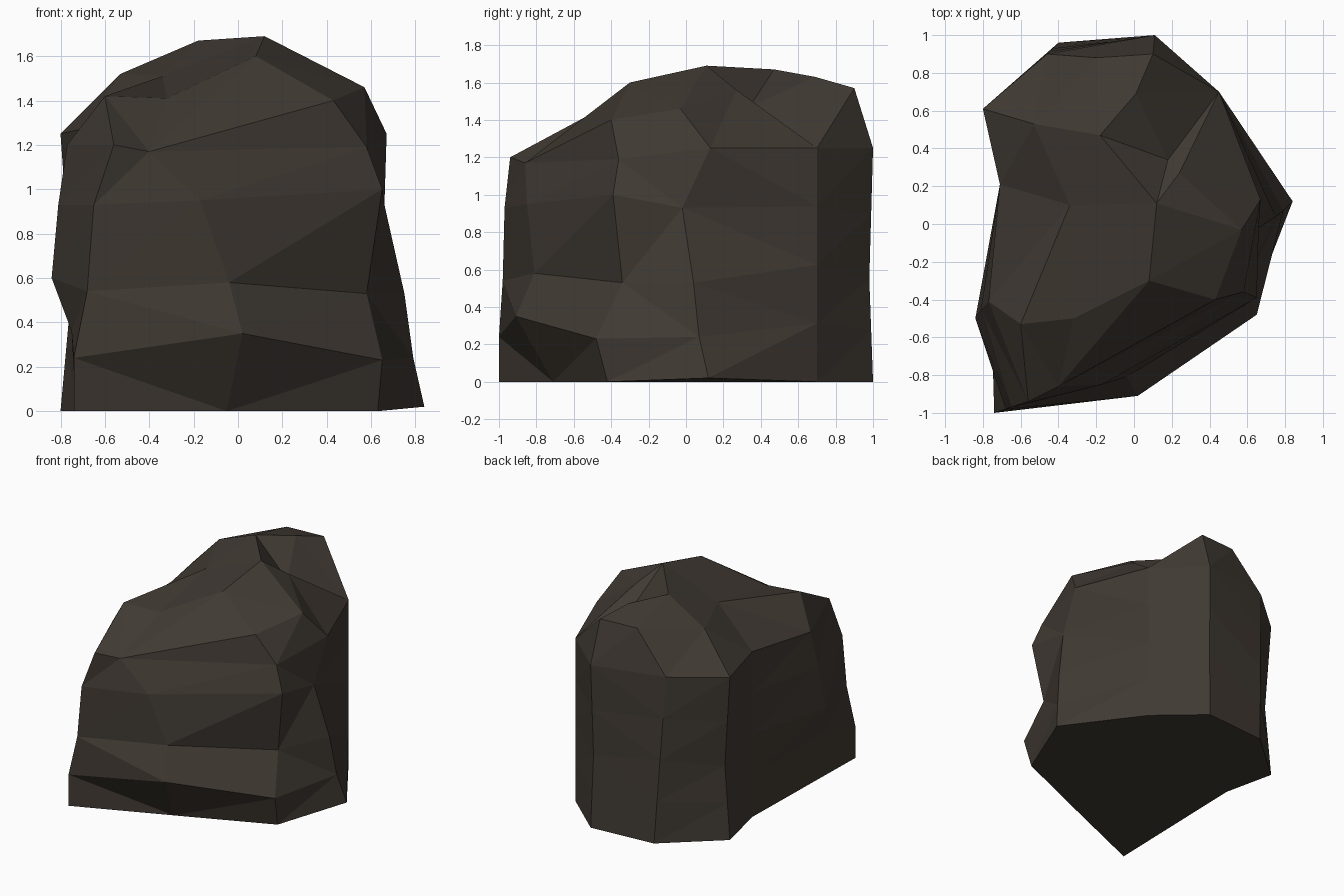
import bpy, bmesh
from mathutils import Vector
from mathutils.geometry import delaunay_2d_cdt

if "Cube" in bpy.data.objects:
    bpy.data.objects.remove(bpy.data.objects["Cube"])

LEVELS = 5

# Upright ridges of the boulder, anticlockwise from the front left corner
ridges = {
    "front_left": [(-.74, -1, 0), (-.74, -1, .24), (-.68, -.98, .54), (-.65, -.97, .93), (-.56, -.94, 1.2)],
    "front_mid": [(-.05, -.71, 0), (.02, -.91, .35), (-.04, -.81, .58), (-.17, -.85, .95), (-.4, -.86, 1.17)],
    "front_right": [(.63, -.42, 0), (.65, -.48, .23), (.58, -.34, .53), (.65, -.39, 1.0), (.58, -.36, 1.19)],
    "right": [(.84, .12, .02), (.79, .07, .24), (.75, .04, .53), (.66, -.02, .93), (.67, .13, 1.25)],
    "back_right": [(.45, .7, 0), (.45, .7, 1.25)],
    "back": [(.11, 1, 0), (.1, .98, .55), (.11, 1, 1.25)],
    "back_left": [(-.4, .96, 0), (-.46, .9, 1.27)],
    "left_back": [(-.8, .61, 0), (-.75, .6, .55), (-.8, .61, 1.25)],
    "left_mid": [(-.71, .21, 0), (-.71, .21, 1.27)],
    "left_front": [(-.73, -.6, 0), (-.75, -.65, .36), (-.84, -.5, .6), (-.81, -.45, .93), (-.77, -.41, 1.2)],
}

# Peaks and dips of the broken top
peaks = [(.12, .11, 1.69), (-.18, .47, 1.67), (.08, -.3, 1.6), (.57, -.03, 1.46),
         (.43, -.4, 1.4), (.24, .27, 1.56), (.18, .34, 1.47), (-.34, .1, 1.51),
         (-.6, -.53, 1.42), (-.32, -.5, 1.41), (-.53, .53, 1.52), (.01, .69, 1.63),
         (.1, .9, 1.57), (-.2, .88, 1.57)]


def resample(points):
    """Spread a ridge over the same number of levels."""
    out = []
    for k in range(LEVELS):
        t = k / (LEVELS - 1) * (len(points) - 1)
        i = min(int(t), len(points) - 2)
        out.append(Vector(points[i]).lerp(Vector(points[i + 1]), t - i))
    return out


bm = bmesh.new()
cols = [[bm.verts.new(p) for p in resample(r)] for r in ridges.values()]
n = len(cols)

# Sides and underside
for i in range(n):
    a, b = cols[i], cols[(i + 1) % n]
    for k in range(LEVELS - 1):
        bm.faces.new((a[k], b[k], b[k + 1], a[k + 1]))
bm.faces.new([c[0] for c in reversed(cols)])

# Faceted top, triangulated in plan between the rim and the peaks
top = [c[-1] for c in cols] + [bm.verts.new(p) for p in peaks]
plan = delaunay_2d_cdt([v.co.xy for v in top], [(i, (i + 1) % n) for i in range(n)], [], 1, 1e-5)
for tri in plan[2]:
    bm.faces.new([top[plan[3][i][0]] for i in tri])

bmesh.ops.triangulate(bm, faces=bm.faces[:])
bmesh.ops.recalc_face_normals(bm, faces=bm.faces[:])
mesh = bpy.data.meshes.new("boulder")
bm.to_mesh(mesh)
bm.free()

# Dark brown stone
stone = bpy.data.materials.new("dark brown stone")
stone.diffuse_color = (.052, .042, .033, 1)
stone.use_nodes = True
stone.node_tree.nodes["Principled BSDF"].inputs["Base Color"].default_value = stone.diffuse_color
mesh.materials.append(stone)
boulder = bpy.data.objects.new("boulder", mesh)
bpy.context.collection.objects.link(boulder)
